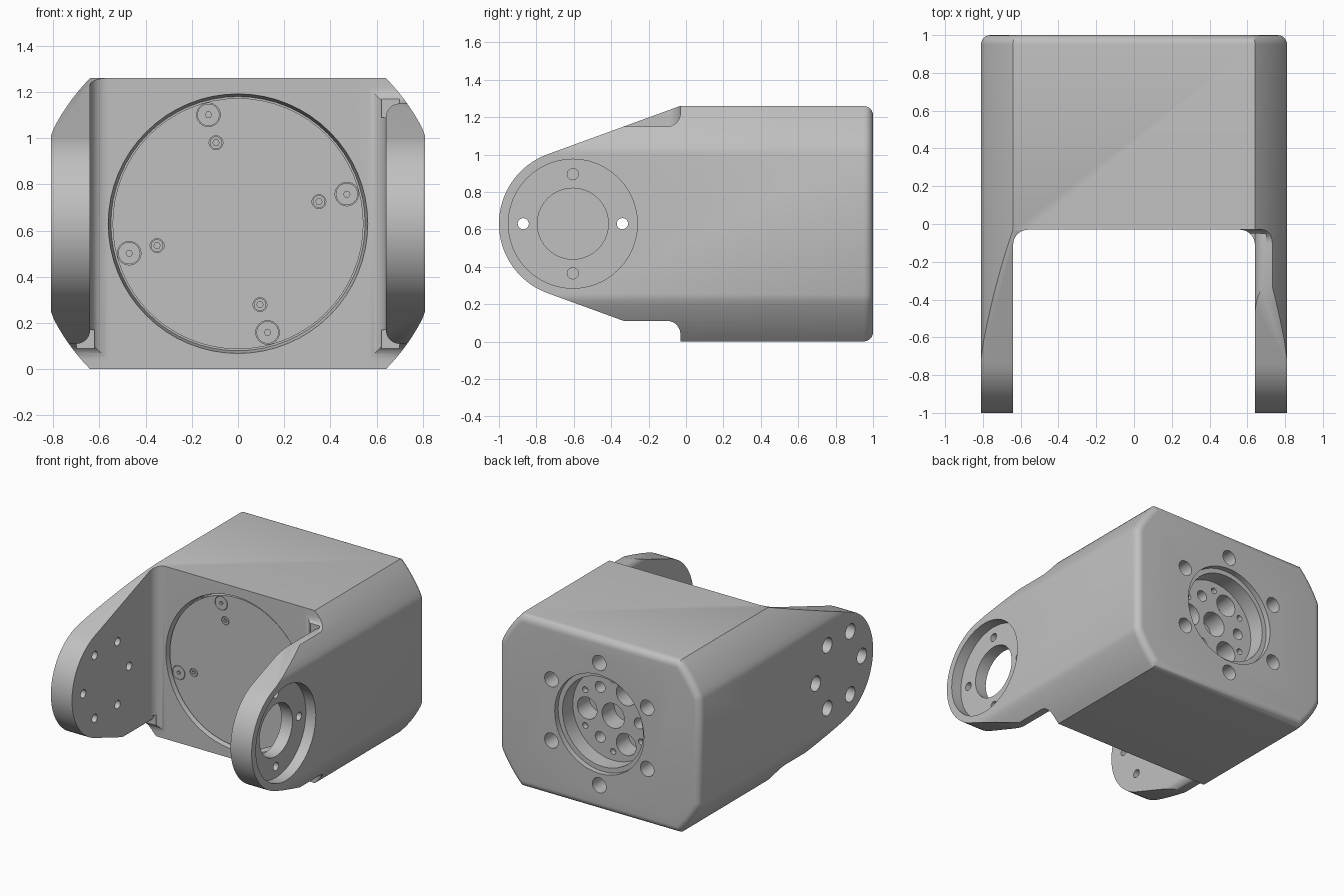
import bpy, bmesh
from math import sin, cos, pi, radians, sqrt

if "Cube" in bpy.data.objects:
    bpy.data.objects.remove(bpy.data.objects["Cube"])

grey = bpy.data.materials.new("satin grey")
grey.use_nodes = True
COLOUR = (0.53, 0.53, 0.53, 1)
grey.diffuse_color = COLOUR
grey.node_tree.nodes["Principled BSDF"].inputs["Base Color"].default_value = COLOUR

MID = 0.63          # height of the main axis
WALL = 0.64         # inner face of the arms
HALF = 0.81         # half width
FRONT = -0.03       # front face of the body
PIVOT = (-0.605, MID)


def arc(c, r, a0, a1, n):
    """Points on an arc, angles in degrees."""
    steps = [radians(a0 + (a1 - a0) * i / n) for i in range(n + 1)]
    return [(c[0] + r * cos(a), c[1] + r * sin(a)) for a in steps]


def circle(c, r, n=32):
    return arc(c, r, 0, 360, n)[:-1]


def prism(name, pts, axis, a, b, pts_b=None, round_end=0):
    """Extrude a 2D profile along an axis, optionally to a second profile."""
    place = {"x": lambda p, d: (d, p[0], p[1]),
             "y": lambda p, d: (p[0], d, p[1]),
             "z": lambda p, d: (p[0], p[1], d)}[axis]
    bm = bmesh.new()
    start = [bm.verts.new(place(p, a)) for p in pts]
    end = [bm.verts.new(place(p, b)) for p in pts_b or pts]
    bm.faces.new(start)
    cap = bm.faces.new(end)
    n = len(pts)
    for i in range(n):
        j = (i + 1) % n
        bm.faces.new((start[i], start[j], end[j], end[i]))
    bmesh.ops.recalc_face_normals(bm, faces=bm.faces)
    if round_end:
        bmesh.ops.bevel(bm, geom=list(cap.edges), offset=round_end, segments=6,
                        profile=0.5, affect="EDGES")
    mesh = bpy.data.meshes.new(name)
    bm.to_mesh(mesh)
    bm.free()
    mesh.materials.append(grey)
    ob = bpy.data.objects.new(name, mesh)
    bpy.context.scene.collection.objects.link(ob)
    return ob


def carve(ob, cutters, operation="DIFFERENCE"):
    """Apply a list of boolean cutters and delete them."""
    for c in cutters:
        m = ob.modifiers.new("cut", "BOOLEAN")
        m.operation, m.solver, m.object = operation, "EXACT", c
    bpy.context.view_layer.update()
    done = ob.evaluated_get(bpy.context.evaluated_depsgraph_get())
    mesh = bpy.data.meshes.new_from_object(done)
    ob.modifiers.clear()
    ob.data = mesh
    for c in cutters:
        bpy.data.objects.remove(c)


def ring(c, r, count, first=0):
    """Centres of evenly spaced holes around a point."""
    return arc(c, r, first, first + 360, count)[:-1]


def smooth(ob):
    bpy.ops.object.select_all(action="DESELECT")
    ob.select_set(True)
    bpy.context.view_layer.objects.active = ob
    bpy.ops.object.shade_smooth_by_angle(angle=radians(28))


# Housing: a block with arc-cut corners and a rounded back edge
R = sqrt(WALL ** 2 + MID ** 2)
lean = 44.5
outline = []
for k, (a0, a1) in enumerate([(25, lean), (180 - lean, 155), (205, 180 + lean), (360 - lean, 335)]):
    outline += arc((0, MID), R, a0, a1, 8)
outline = [(max(-HALF, min(HALF, x)), max(0, min(2 * MID, z))) for x, z in outline]
housing = prism("housing", outline, "y", -1.1, 1, round_end=0.05)

# Side outline: full body, tapering to the round arm ends
side = [(1.2, -0.1), (1.2, 1.4), (FRONT, 1.4), (FRONT, 2 * MID)]
side += arc(PIVOT, 0.395, 110, 250, 32)
side += [(FRONT, 0), (FRONT, -0.1)]
carve(housing, [prism("side_outline", side, "x", -1, 1)], "INTERSECT")

# Channel between the arms, with filleted inner corners
f = 0.08
channel = [(-WALL, -1.3), (WALL, -1.3)]
channel += arc((WALL - f, FRONT - f), f, 0, 90, 8)
channel += arc((f - WALL, FRONT - f), f, 90, 180, 8)
cuts = [prism("channel", channel, "z", -0.2, 1.5)]

# Relief notches where the arms meet the body, and their eased inner edges
for sx, top in ((1, True), (1, False), (-1, False)):
    flip = (lambda z: z) if top else (lambda z: 2 * MID - z)
    level = 1.15
    notch = [(-1.2, level)] + arc((FRONT - 0.07, level + 0.07), 0.07, -90, 0, 8)
    notch += [(FRONT, 1.5), (-1.2, 1.5)]
    cuts.append(prism("notch", [(y, flip(z)) for y, z in notch], "x", sx * 0.5, sx * 1))
    ease = arc((WALL + 0.06, level - 0.06), 0.06, 180, 90, 8)
    ease += [(WALL + 0.06, level + 0.02), (WALL - 0.02, level + 0.02), (WALL - 0.02, level - 0.06)]
    cuts.append(prism("ease", [(sx * x, flip(z)) for x, z in ease], "y", -1.2, FRONT - 0.02))

# Left arm: bearing recess, open centre and four bolt holes
cuts.append(prism("bearing_recess", circle(PIVOT, 0.345, 48), "x", 0.73, 0.9))
cuts.append(prism("bearing_bore", circle(PIVOT, 0.19, 40), "x", 0.5, 0.9))
for c in ring(PIVOT, 0.265, 4):
    cuts.append(prism("bolt_hole", circle(c, 0.03, 20), "x", 0.5, 0.9))

# Right arm: six counterbored holes
for c in ring(PIVOT, 0.265, 6):
    cuts.append(prism("bolt_hole", circle(c, 0.03, 20), "x", -0.5, -0.9))
    cuts.append(prism("counterbore", circle(c, 0.055, 24), "x", -0.71, -0.9))

# Front seat for the cover, with a flared rim
AXIS = (0, MID)
cuts.append(prism("cover_seat", circle(AXIS, 0.575, 64), "y", FRONT - 0.08, 0.04,
                  pts_b=circle(AXIS, 0.55, 64)))

# Back: stepped bore and six bolt holes
cuts.append(prism("bore_step", circle(AXIS, 0.36, 48), "y", 0.96, 1.1))
cuts.append(prism("bore", circle(AXIS, 0.325, 48), "y", 0.84, 1.1))
for c in ring(AXIS, 0.446, 6, 30):
    cuts.append(prism("back_hole", circle(c, 0.055, 24), "y", 0.85, 1.1))

# Hub floor: centre hole, three pockets, plain holes and screw holes
cuts.append(prism("hub_centre", circle(AXIS, 0.09), "y", 0.7, 0.9))
for c in ring(AXIS, 0.21, 3):
    cuts.append(prism("hub_pocket", circle(c, 0.08, 24), "y", 0.7, 0.9))
for c in ring(AXIS, 0.21, 3, 60):
    cuts.append(prism("hub_hole", circle(c, 0.04, 20), "y", 0.75, 0.9))
for c in ring(AXIS, 0.26, 6, 30):
    cuts.append(prism("hub_screw_hole", circle(c, 0.022, 12), "y", 0.8, 0.9))
carve(housing, cuts)
smooth(housing)

# Front cover disc with two rings of socket screws
cover = prism("front_cover", circle(AXIS, 0.543, 64), "y", -0.01, 0.05)
sockets = []
for radius, head in ((0.488, 0.048), (0.363, 0.027)):
    for i, c in enumerate(ring(AXIS, radius, 4, 15.2)):
        sockets.append(prism("socket", circle(c, head + 0.003, 24), "y", -0.03, 0.01))
        screw = prism("cover_screw", circle(c, head, 24), "y", -0.011, 0.02)
        carve(screw, [prism("hex_socket", circle(c, 0.014, 6), "y", -0.05, 0.01)])
        smooth(screw)
carve(cover, sockets)
smooth(cover)
